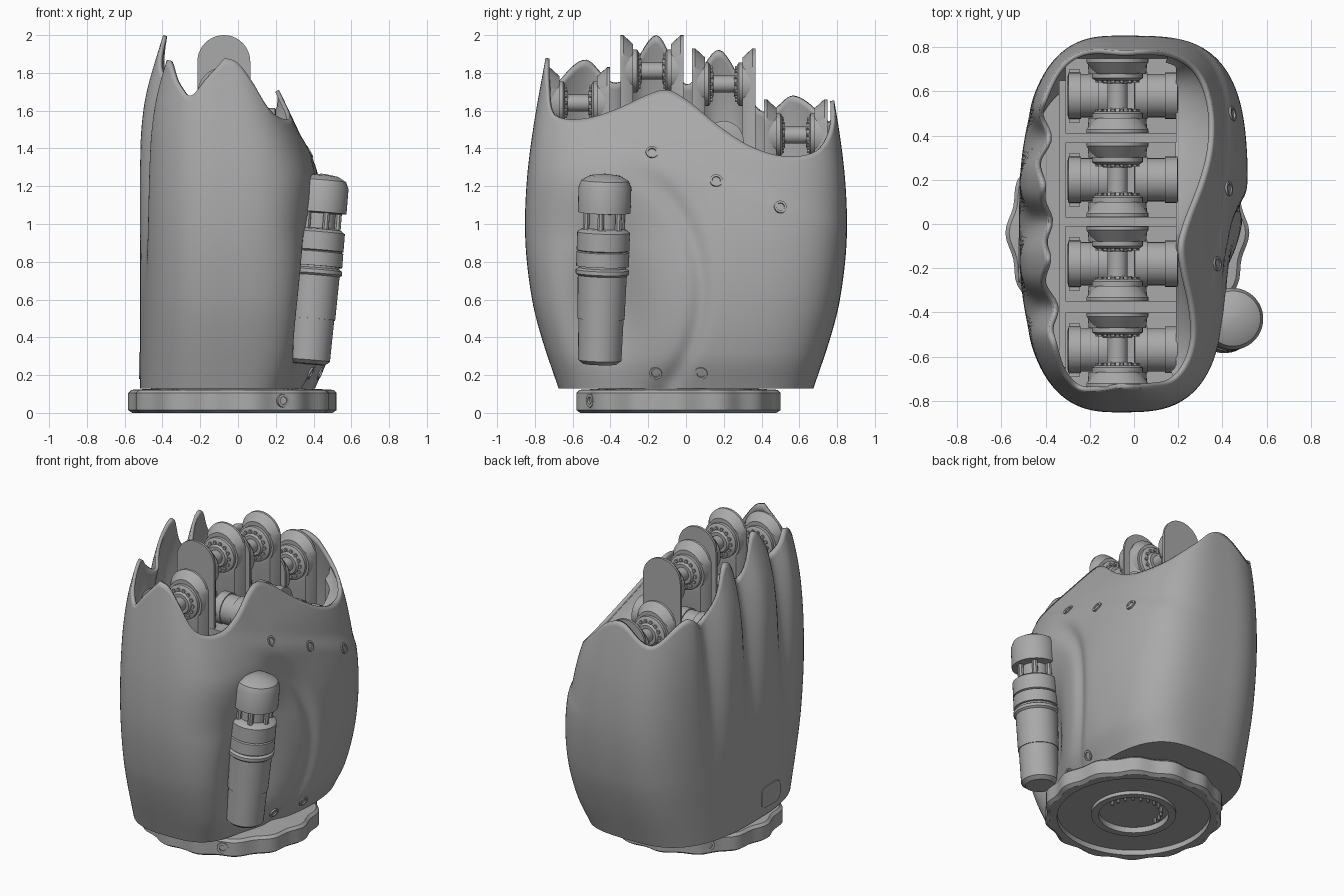
import bpy, bmesh, math
from mathutils import Matrix, Vector

if "Cube" in bpy.data.objects:
    bpy.data.objects.remove(bpy.data.objects["Cube"])

grey = bpy.data.materials.new("plain_grey")
grey.use_nodes = True
colour = (0.40, 0.40, 0.40, 1)
grey.diffuse_color = colour
grey.node_tree.nodes["Principled BSDF"].inputs["Base Color"].default_value = colour


def finish(name, bm, angle=35):
    bmesh.ops.recalc_face_normals(bm, faces=bm.faces)
    me = bpy.data.meshes.new(name)
    bm.to_mesh(me)
    bm.free()
    ob = bpy.data.objects.new(name, me)
    bpy.context.collection.objects.link(ob)
    me.materials.append(grey)
    bpy.ops.object.select_all(action="DESELECT")
    ob.select_set(True)
    bpy.context.view_layer.objects.active = ob
    bpy.ops.object.shade_smooth_by_angle(angle=math.radians(angle))
    return ob


def ramp(v, a, b):
    t = min(1, max(0, (v - a) / (b - a)))
    return t * t * (3 - 2 * t)


def curve(table, v):
    """Smooth curve through (position, value) points."""
    v = min(max(v, table[0][0]), table[-1][0])
    k = 0
    while k < len(table) - 2 and v > table[k + 1][0]:
        k += 1

    def slope(i):
        (a, p), (b, q) = table[max(i - 1, 0)], table[min(i + 1, len(table) - 1)]
        return (q - p) / (b - a)
    (a, p), (b, q) = table[k], table[k + 1]
    h, t = b - a, (v - a) / (b - a)
    return (p * (1 + 2 * t) * (1 - t) ** 2 + q * t * t * (3 - 2 * t)
            + h * t * (1 - t) * (slope(k) * (1 - t) - slope(k + 1) * t))


def bridge(bm, rows):
    n = len(rows[0])
    for p, q in zip(rows, rows[1:]):
        for i in range(n):
            j = (i + 1) % n
            bm.faces.new((p[i], p[j], q[j], q[i]))


def lathe(bm, profile, matrix, n=32, wave=lambda a, r: r):
    """Spin (radius, height) points about local z."""
    rows = []
    for r, z in profile:
        rows.append([bm.verts.new(matrix @ Vector((wave(a, r) * math.cos(a), wave(a, r) * math.sin(a), z)))
                     for a in (math.tau * i / n for i in range(n))])
    bridge(bm, rows)
    bm.faces.new(rows[0])
    bm.faces.new(rows[-1])


def box(bm, centre, size):
    m = Matrix.Translation(centre) @ Matrix.Diagonal((*size, 1))
    bmesh.ops.create_cube(bm, size=1, matrix=m)


def along(axis, loc):
    return Matrix.Translation(loc) @ Vector(axis).to_track_quat("Z", "Y").to_matrix().to_4x4()


# Palm shell shape: half width, back depth and palm depth by height
WIDTH = [(.13, .675), (.4, .765), (.6, .815), (.9, .85), (1.2, .845), (1.5, .81), (1.9, .74)]
BACK = [(.13, -.52), (.8, -.52), (1.4, -.52), (1.6, -.505), (1.75, -.475), (2, -.40)]
PALM = [(.13, .41), (.3, .48), (.6, .515), (.9, .50), (1.2, .44), (1.4, .38), (1.6, .29), (1.75, .22), (2, .13)]
# Rim height by angle, starting at the thumb side and passing the palm
RIM = [(-90, 1.88), (-74, 1.85), (-62, 1.75), (-54, 1.61), (-46, 1.56), (-36, 1.56), (-27, 1.60), (-9, 1.71),
       (0, 1.66), (13, 1.51), (23, 1.41), (33, 1.36), (44, 1.38), (57, 1.5), (70, 1.62), (90, 1.65),
       (116, 1.54), (138, 1.68), (152, 1.60), (166, 1.92), (180, 1.74), (192, 2.0), (206, 1.75),
       (221, 1.87), (236, 1.74), (246, 1.68), (256, 1.77), (270, 1.88)]
MID, FLOOR = -.07, .13
FINGERS = [(-.57, 1.64), (-.18, 1.81), (.2, 1.74), (.58, 1.47)]


def surface(deg, z):
    c, s = math.cos(math.radians(deg)), math.sin(math.radians(deg))
    n = 2.7 if c < 0 else (3.8 if s > 0 else 3.2)
    r = (abs(c) ** n + abs(s) ** n) ** (-1 / n)
    f = abs(c) * r
    y = curve(WIDTH, z) * s * r
    if c > 0:
        x = MID + (curve(PALM, z) - MID) * f
        x -= .075 * f * (1 - ramp(y, -.4, .25)) * (1 - ramp(z, .9, 1.3))
        # thumb hollow, crescent crease and knuckle step
        x -= .15 * f * math.exp(-((y + .42) / .2) ** 2 - ((z - .58) / .36) ** 2)
        ring = math.hypot((y + .42) / .5, (z - .65) / .65)
        x -= .025 * f * math.exp(-((ring - 1) / .09) ** 2) * ramp(y, -.4, -.1)
        line = z - (1.33 - .38 * y)
        x -= .02 * f * ramp(line, -.06, .03) * ramp(y, -.6, -.2)
    else:
        x = MID + (curve(BACK, z) - MID) * f
        grooves = sum(math.exp(-((y - g) / .085) ** 2) for g in (-.375, .01, .39))
        x += .09 * grooves * ramp(z, .5, 1.75)
    return Vector((x, y, z))


def palm_at(y, z):
    """Point of the palm surface at a given side position, by bisection."""
    low, high = -80, 80
    for _ in range(24):
        mid = (low + high) / 2
        low, high = (mid, high) if surface(mid, z).y < y else (low, mid)
    return surface(low, z)


# Palm shell
bm = bmesh.new()
N, ROWS = 240, 48
angles = [-90 + 360 * i / N for i in range(N)]
grid = [[bm.verts.new(surface(d, FLOOR + (curve(RIM, d) - FLOOR) * k / ROWS)) for d in angles]
        for k in range(ROWS + 1)]
bridge(bm, grid)
bm.faces.new(grid[0])
shell = finish("palm_shell", bm, 45)
mod = shell.modifiers.new("wall", "SOLIDIFY")
mod.thickness, mod.offset = .022, -1

# Inner lip that slopes from the palm rim to a straight edge beside the motors
bm = bmesh.new()
strips = []
for i in range(61):
    d = -52 + 110 * i / 60
    rim = surface(d, curve(RIM, d) - .01)
    inner_x = min(rim.x - .02, .19)
    strips.append([bm.verts.new(p) for p in (
        rim - Vector((.008, 0, 0)), (inner_x + (rim.x - inner_x) * .5, rim.y * .97, rim.z - .08),
        (inner_x, rim.y * .94, rim.z - .11), (inner_x, rim.y * .94, .9))])
for p, q in zip(strips, strips[1:]):
    for k in range(3):
        bm.faces.new((p[k], p[k + 1], q[k + 1], q[k]))
finish("palm_inner_lip", bm)

# Wrist ring with a scalloped edge and a stepped underside
bm = bmesh.new()
ring_at = Matrix.Translation((-.03, -.04, 0))


def scallop(a, r):
    return r - .022 * (.5 - .5 * math.cos(14 * a)) if r > .5 else r


lathe(bm, [(.15, .05), (.215, .05), (.215, .012), (.26, .012), (.26, .035), (.47, .035), (.47, 0),
           (.53, 0), (.552, .015), (.552, .105), (.535, .122), (.3, .135)], ring_at, 112, scallop)
finish("wrist_ring", bm, 30)

# Wrist ring screws and contact pins
bm = bmesh.new()
for degrees in (-60, 135):
    a = math.radians(degrees)
    out = Vector((math.cos(a), math.sin(a), 0))
    lathe(bm, [(.02, -.03), (.02, .0), (.036, .0), (.036, -.06)],
          along(out, Vector((-.03, -.04, .065)) + out * .545), 16)
for k in range(12):
    a = math.pi * k / 11
    lathe(bm, [(.01, 0), (.01, .04)],
          Matrix.Translation((-.03 + .17 * math.cos(a), -.04 + .17 * math.sin(a), .02)), 8)
finish("wrist_screws_and_pins", bm)

# Palm screws
bm = bmesh.new()
for y, z in [(-.18, 1.38), (.16, 1.23), (.5, 1.09), (-.16, .21), (.08, .21)]:
    p = palm_at(y, z)
    normal = (palm_at(y + .05, z) - palm_at(y - .05, z)).cross(palm_at(y, z + .05) - palm_at(y, z - .05))
    lathe(bm, [(.034, -.03), (.034, .006), (.022, .006), (.02, -.012)], along(normal, p), 20)
finish("palm_screws", bm)

# Thumb drive, leaning slightly outwards
bm = bmesh.new()
lean = along((.08, .03, 1), (.35, -.465, 0))
lathe(bm, [(.09, .26), (.115, .28), (.12, .5), (.125, .5), (.13, .73), (.142, .74), (.142, .76), (.125, .77),
           (.125, .78), (.14, .78), (.14, .855), (.13, .86), (.14, .865), (.14, .96), (.12, .975), (.085, .98),
           (.085, 1.06), (.14, 1.065), (.14, 1.2), (.125, 1.235), (.08, 1.26), (.01, 1.27)], lean, 40)
finish("thumb_drive", bm)
bm = bmesh.new()
for k in range(6):
    a = math.tau * k / 6
    lathe(bm, [(.018, .95), (.018, 1.08)],
          lean @ Matrix.Translation((.1 * math.cos(a), .1 * math.sin(a), 0)), 8)
finish("thumb_drive_posts", bm)

# Finger joints: shaft, cheeks, bearings, flared round-topped arms and motors
X = -.075
for number, (y, z) in enumerate(FINGERS, 1):
    bm = bmesh.new()
    lathe(bm, [(.045, -.16), (.045, .16)], along((0, 1, 0), (X, y, z)), 24)
    for s in (-1, 1):
        m = along((0, s, 0), (X, y, z))
        lathe(bm, [(.065, .055), (.075, .07), (.1, .07), (.115, .08), (.115, .1), (.13, .1), (.135, .15)], m, 40)
        for k in range(14):
            a = math.tau * k / 14
            lathe(bm, [(.011, .06), (.011, .075)],
                  m @ Matrix.Translation((.088 * math.cos(a), .088 * math.sin(a), 0)), 6)
        outline = [(-.14, -.6)] + [(-.14 * math.cos(math.pi * k / 20), .05 + .14 * math.sin(math.pi * k / 20))
                                   for k in range(21)] + [(.14, -.6)]
        sides = [[bm.verts.new((X + u * size, y + s * dy, z + w * size)) for u, w in outline]
                 for dy, size in ((.1, .75), (.152, 1), (.168, 1))]
        bridge(bm, sides)
        bm.faces.new(sides[0])
        bm.faces.new(sides[-1])
    finish(f"finger_joint_{number}", bm)

    bm = bmesh.new()
    for x in (-.2, .1):
        lathe(bm, [(.09, -.1), (.105, -.096), (.105, -.04), (.098, -.04), (.098, .04),
                   (.105, .04), (.105, .096), (.09, .1)], along((1, 0, 0), (x, y, z - .3)), 28)
    box(bm, (-.06, y, z - .52), (.5, .34, .3))
    box(bm, (-.27, y, z - .36), (.05, .24, .12))
    finish(f"finger_motor_{number}", bm)

# Inner frame that closes the bottom of the opening
bm = bmesh.new()
box(bm, (-.06, 0, .85), (.56, 1.3, .12))
finish("inner_frame", bm)

# Plain service plate on the back of the hand
bm = bmesh.new()
centre = surface(193, .25)
corner = []
for i in range(32):
    c, s = math.cos(math.tau * i / 32), math.sin(math.tau * i / 32)
    corner.append(bm.verts.new((centre.x + .002, centre.y + .1 * math.copysign(abs(c) ** .45, c),
                                centre.z + .07 * math.copysign(abs(s) ** .45, s))))
up = bmesh.ops.extrude_face_region(bm, geom=[bm.faces.new(corner)])["geom"]
bmesh.ops.translate(bm, vec=(-.009, 0, 0), verts=[v for v in up if isinstance(v, bmesh.types.BMVert)])
finish("service_plate", bm)
